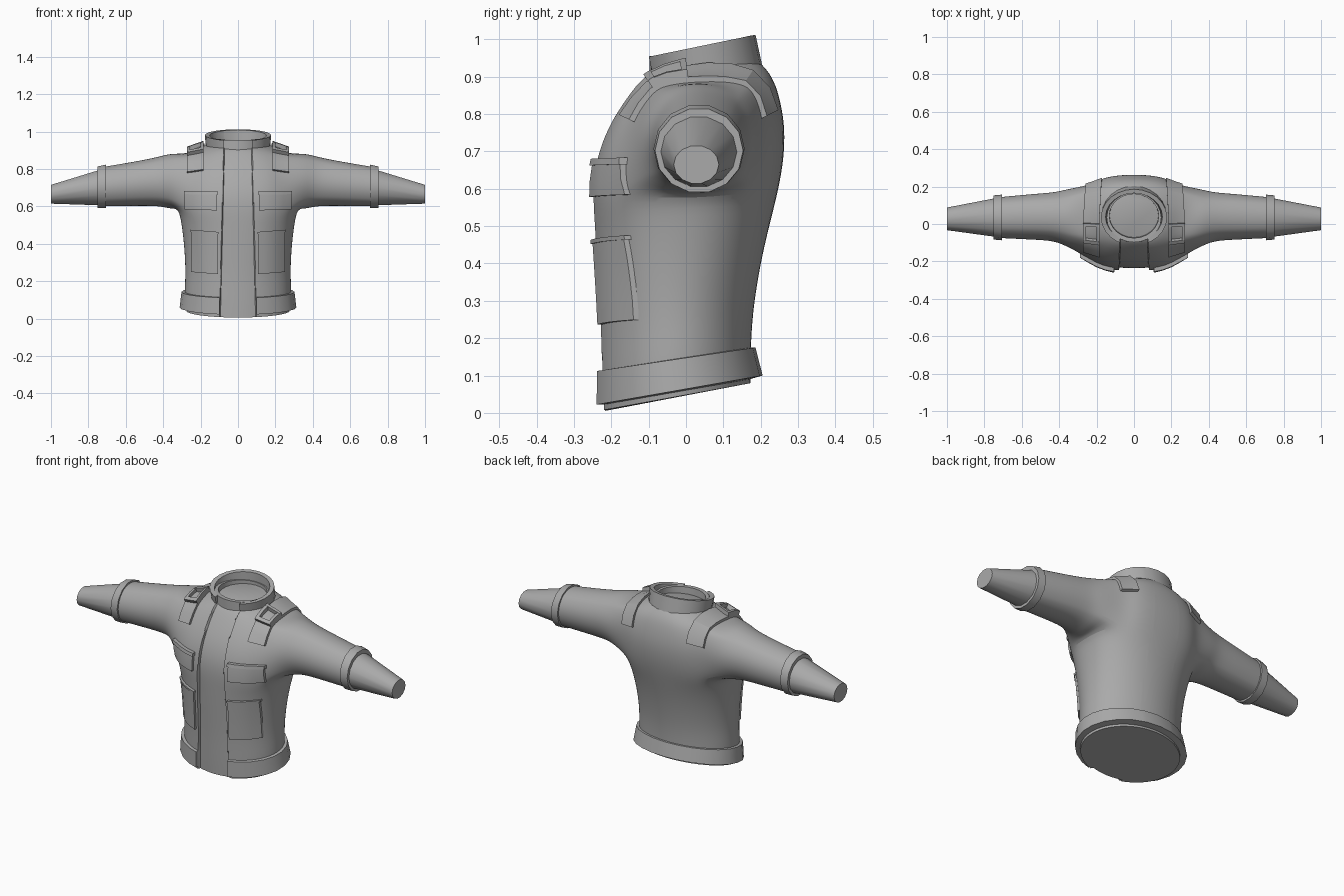
import bpy, bmesh, math
from mathutils import Vector
from mathutils.bvhtree import BVHTree

cube = bpy.data.objects.get("Cube")
if cube:
    bpy.data.objects.remove(cube)

grey = bpy.data.materials.new("cloth grey")
grey.use_nodes = True
grey.diffuse_color = (0.4, 0.4, 0.4, 1)
grey.node_tree.nodes["Principled BSDF"].inputs["Base Color"].default_value = (0.4, 0.4, 0.4, 1)


def finish(name, bm, angle=35):
    """Turn a bmesh into a shaded object."""
    bmesh.ops.recalc_face_normals(bm, faces=bm.faces)
    mesh = bpy.data.meshes.new(name)
    bm.to_mesh(mesh)
    bm.free()
    obj = bpy.data.objects.new(name, mesh)
    bpy.context.collection.objects.link(obj)
    mesh.materials.append(grey)
    bpy.ops.object.select_all(action="DESELECT")
    obj.select_set(True)
    bpy.context.view_layer.objects.active = obj
    bpy.ops.object.shade_smooth_by_angle(angle=math.radians(angle))
    return obj


def power(v, p):
    return math.copysign(abs(v) ** p, v)


def ring(bm, z_front, z_back, y_front, y_back, half, p=1.0, n=24):
    """Tilted oval ring of vertices, starting at +x."""
    verts = []
    for i in range(n):
        a = math.tau * i / n
        t = (power(math.sin(a), p) + 1) / 2
        verts.append(bm.verts.new((half * power(math.cos(a), p),
                                   y_front + (y_back - y_front) * t,
                                   z_front + (z_back - z_front) * t)))
    return verts


def arm_ring(bm, side, x, z_low, z_high, y_low, y_high, angles):
    """Oval ring across a sleeve."""
    return [bm.verts.new((side * x,
                          (y_low + y_high) / 2 + (y_high - y_low) / 2 * math.cos(a),
                          (z_low + z_high) / 2 + (z_high - z_low) / 2 * math.sin(a)))
            for a in angles]


def bridge(bm, a, b):
    n = len(a)
    return [bm.faces.new((a[i], a[(i + 1) % n], b[(i + 1) % n], b[i])) for i in range(n)]


def fill(bm):
    bmesh.ops.holes_fill(bm, edges=[e for e in bm.edges if e.is_boundary], sides=0)


def slice_x(bm, x, lean=0.0):
    for s in (1, -1):
        bmesh.ops.bisect_plane(bm, geom=bm.verts[:] + bm.edges[:] + bm.faces[:],
                               plane_co=(s * x, 0, 0), plane_no=(s, 0, lean))


# Jacket body: stacked ovals with arm holes, bridged to the sleeves
bm = bmesh.new()
profile = [
    (.005, .08, -.235, .175, .28, 1), (.10, .16, -.238, .175, .29, 1),
    (.22, .27, -.24, .18, .282, 1), (.38, .41, -.248, .203, .29, .95),
    (.50, .52, -.253, .23, .305, .9), (.58, .60, -.256, .25, .32, .8),
    (.66, .68, -.25, .264, .32, .78), (.74, .76, -.225, .267, .315, .78),
    (.81, .83, -.187, .256, .30, .8), (.87, .89, -.145, .238, .265, .85),
    (.905, .925, -.115, .213, .205, .95), (.915, .945, -.095, .19, .16, 1)]
rings = [ring(bm, *row) for row in profile]
LOW, HIGH, HALF = 5, 9, 3
rows = [bridge(bm, a, b) for a, b in zip(rings, rings[1:])]
sleeve = [(.36, .578, .888, -.125, .19), (.42, .597, .868, -.093, .172),
          (.55, .597, .842, -.086, .163), (.73, .595, .812, -.077, .145)]
for side, mid in ((1, 0), (-1, 12)):
    hole = [rows[r][(mid + c) % 24] for r in range(LOW, HIGH) for c in range(-HALF, HALF)]
    bmesh.ops.delete(bm, geom=hole, context="FACES_ONLY")
    cols = [(mid + c) % 24 for c in range(-HALF, HALF + 1)]
    rim = set(rings[LOW][c] for c in cols) | set(rings[HIGH][c] for c in cols)
    rim |= set(rings[r][c] for r in range(LOW, HIGH + 1) for c in (cols[0], cols[-1]))
    turn = lambda v: math.atan2(v.co.z - .735, v.co.y - .02)
    prev = sorted(rim, key=turn)
    angles = [turn(v) for v in prev]
    for row in sleeve:
        cur = arm_ring(bm, side, *row, angles)
        bridge(bm, prev, cur)
        prev = cur
bmesh.ops.delete(bm, geom=[v for v in bm.verts if not v.link_faces], context="VERTS")
draft = finish("jacket_draft", bm)
sub = draft.modifiers.new("smooth", "SUBSURF")
sub.levels = 2
bm = bmesh.new()
bm.from_object(draft, bpy.context.evaluated_depsgraph_get())
bpy.data.objects.remove(draft)
surface = BVHTree.FromBMesh(bm)

# Open front: sink the strip between the two jacket edges
LEAN = .025
for x in (.1, .094):
    slice_x(bm, x, LEAN)
for v in bm.verts:
    if v.co.y < -.03 and abs(v.co.x) + LEAN * v.co.z < .0945:
        v.co.y += .016
fill(bm)
finish("jacket_body", bm, 40)


def band(name, rows, gap):
    """Closed oval band, cut open at the front."""
    bm = bmesh.new()
    loops = [ring(bm, *row) for row in rows]
    for a, b in zip(loops, loops[1:] + loops[:1]):
        bridge(bm, a, b)
    if gap:
        slice_x(bm, gap)
        front = [f for f in bm.faces
                 if abs(f.calc_center_median().x) < gap and f.calc_center_median().y < 0]
        bmesh.ops.delete(bm, geom=front, context="FACES")
        fill(bm)
    return finish(name, bm)


band("hem_band", [(.02, .10, -.252, .205, .312), (.11, .175, -.252, .186, .302),
                  (.115, .175, -.22, .16, .27), (.02, .09, -.22, .17, .27)], .098)
band("collar", [(.90, .925, -.105, .205, .172), (.95, 1.012, -.115, .186, .177),
                (.95, 1.008, -.09, .165, .152), (.90, .925, -.08, .165, .145)], .075)
band("shirt_neck", [(.89, .92, -.098, .175, .15), (.955, .96, -.098, .166, .146),
                    (.955, .96, -.075, .16, .132), (.89, .92, -.07, .16, .13)], 0)

# Cuffs and lower sleeves
SIDES = [math.tau * i / 14 for i in range(14)]
for side, label in ((1, "left"), (-1, "right")):
    bm = bmesh.new()
    loops = [arm_ring(bm, side, *row, SIDES) for row in (
        (.708, .615, .79, -.055, .12), (.706, .588, .826, -.087, .157),
        (.75, .588, .816, -.083, .153), (.75, .61, .79, -.06, .13))]
    for a, b in zip(loops, loops[1:] + loops[:1]):
        bridge(bm, a, b)
    finish(label + "_cuff", bm)
    bm = bmesh.new()
    a = arm_ring(bm, side, .73, .603, .80, -.07, .14, SIDES)
    b = arm_ring(bm, side, 1, .613, .716, -.033, .088, SIDES)
    bridge(bm, a, b)
    fill(bm)
    finish(label + "_lower_sleeve", bm)


def patch(name, ray, nu, nv, thick):
    """Slab laid on the body; ray(u, v) gives a start point and an inward direction."""
    bm = bmesh.new()
    grid = []
    for i in range(nu + 1):
        line = []
        for j in range(nv + 1):
            start, aim = ray(i / nu, j / nv)
            hit = surface.ray_cast(start, aim)[0]
            if hit is None:
                hit = start + aim * 1.8
            line.append((bm.verts.new(hit - aim * thick), bm.verts.new(hit + aim * .02)))
        grid.append(line)
    for i in range(nu):
        for j in range(nv):
            quad = (grid[i][j], grid[i + 1][j], grid[i + 1][j + 1], grid[i][j + 1])
            for k in (0, 1):
                bm.faces.new([q[k] for q in quad])
    edge = [grid[i][0] for i in range(nu)] + [grid[nu][j] for j in range(nv)]
    edge += [grid[i][nv] for i in range(nu, 0, -1)] + [grid[0][j] for j in range(nv, 0, -1)]
    for a, b in zip(edge, edge[1:] + edge[:1]):
        bm.faces.new((a[0], b[0], b[1], a[1]))
    finish(name, bm, 25)


def front_ray(side, x0, x1, z0, z1, rise):
    return lambda u, v: (Vector((side * (x0 + (x1 - x0) * u), -2, z0 + (z1 - z0) * v + rise * u)),
                         Vector((0, 1, 0)))


def shoulder_ray(side, x0, x1, a0, a1):
    def ray(u, v):
        a = math.radians(a0 + (a1 - a0) * v)
        out = Vector((0, math.cos(a), math.sin(a)))
        shift = -.015 * max(0, math.cos(a))
        return Vector((side * (x0 + (x1 - x0) * u + shift), .03, .70)) + out * 2, -out
    return ray


# Pockets, shoulder straps and buckles, mirrored
for side, label in ((1, "left"), (-1, "right")):
    patch(label + "_chest_pocket", front_ray(side, .112, .285, .578, .665, .006), 4, 2, .016)
    patch(label + "_chest_flap", front_ray(side, .108, .29, .662, .68, .003), 4, 1, .022)
    patch(label + "_lower_pocket", front_ray(side, .108, .25, .237, .455, .012), 4, 4, .014)
    patch(label + "_lower_pocket_lip", front_ray(side, .104, .255, .452, .463, .012), 4, 1, .018)
    patch(label + "_shoulder_strap", shoulder_ray(side, .185, .272, 155, 27), 3, 9, .016)
    for part, x0, x1, a0, a1 in (("inner", .185, .2, 123, 99), ("outer", .257, .272, 123, 99),
                                 ("front", .185, .272, 125, 120), ("back", .185, .272, 101, 97)):
        patch(f"{label}_buckle_{part}_bar", shoulder_ray(side, x0, x1, a0, a1), 1, 2, .036)
